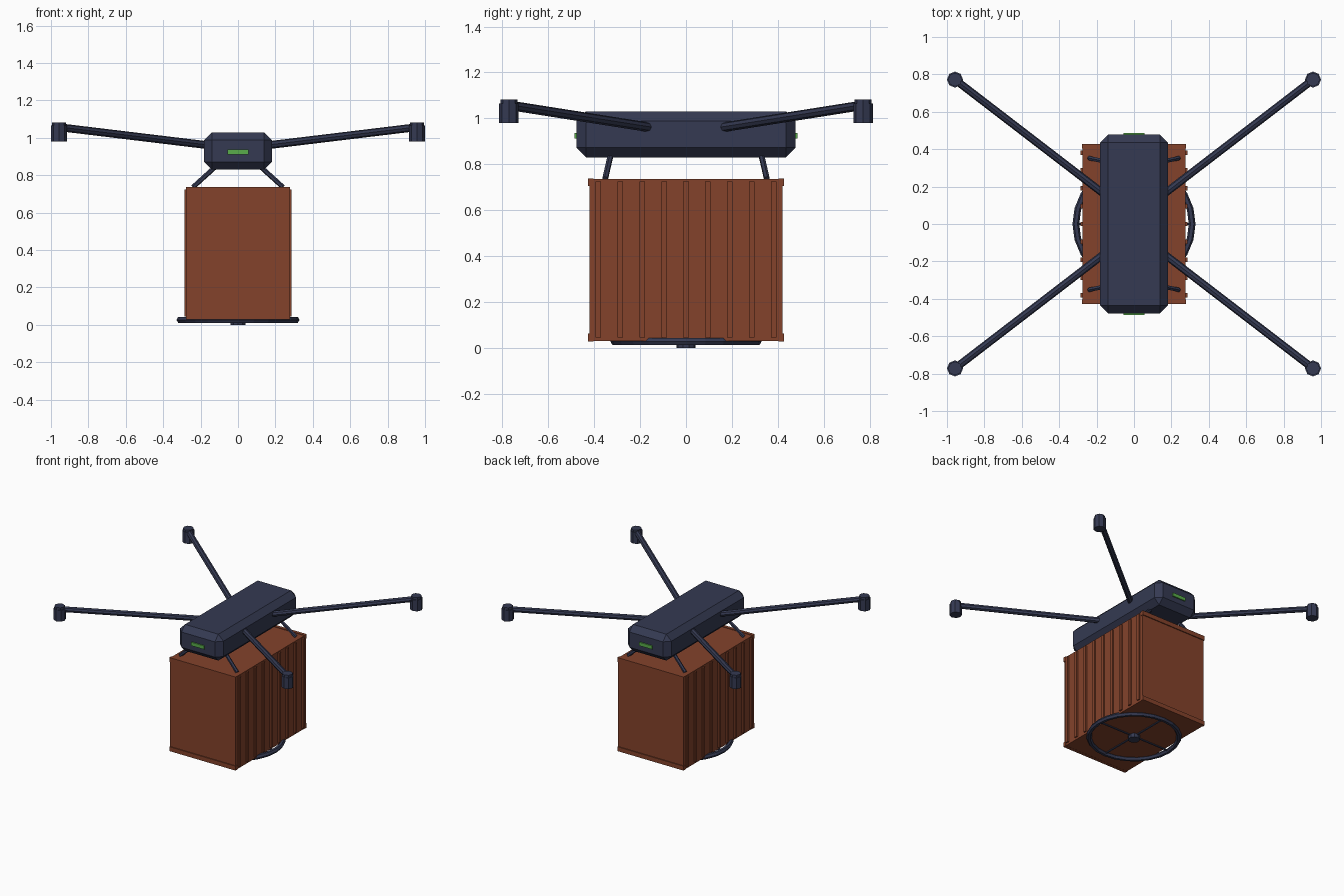
import bpy, math
from mathutils import Vector

if "Cube" in bpy.data.objects:
    bpy.data.objects.remove(bpy.data.objects["Cube"])


def material(name, rgb):
    m = bpy.data.materials.new(name)
    m.diffuse_color = (*rgb, 1)
    m.use_nodes = True
    m.node_tree.nodes["Principled BSDF"].inputs["Base Color"].default_value = m.diffuse_color
    return m


NAVY = material("navy", (0.035, 0.042, 0.085))
RUST = material("rust", (0.23, 0.055, 0.024))
GREEN = material("green", (0.10, 0.42, 0.07))


def finish(name, mat):
    ob = bpy.context.object
    ob.name = name
    ob.data.materials.append(mat)
    return ob


def box(name, center, size, mat, bevel=0):
    bpy.ops.mesh.primitive_cube_add(size=1, location=center)
    ob = finish(name, mat)
    ob.scale = size
    bpy.ops.object.transform_apply(location=False, rotation=False, scale=True)
    if bevel:
        mod = ob.modifiers.new("chamfer", "BEVEL")
        mod.width = bevel
        mod.segments = 1
        mod.offset_type = 'OFFSET'
    return ob


def rod(name, a, b, radius, mat, sides=8):
    a, b = Vector(a), Vector(b)
    d = b - a
    bpy.ops.mesh.primitive_cylinder_add(vertices=sides, radius=radius, depth=d.length,
                                        location=(a + b) / 2,
                                        rotation=d.to_track_quat('Z', 'Y').to_euler())
    return finish(name, mat)


# Chamfered drone body
box("body", (0, 0, 0.93), (0.364, 0.955, 0.20), NAVY, 0.042)

# Status lights, front and back
for s, n in ((-1, "front"), (1, "back")):
    box(n + "_light", (0, s * 0.476, 0.924), (0.11, 0.02, 0.026), GREEN)

# Arms, motors and hanger struts at the four corners
for sx in (-1, 1):
    for sy in (-1, 1):
        rod("arm", (sx * 0.13, sy * 0.137, 0.957), (sx * 0.957, sy * 0.772, 1.057), 0.021, NAVY)
        mx, my = sx * 0.957, sy * 0.772
        rod("motor", (mx, my, 0.98), (mx, my, 1.065), 0.043, NAVY)
        rod("motor_cap", (mx, my, 1.06), (mx, my, 1.082), 0.037, NAVY)
        rod("strut", (sx * 0.11, sy * 0.325, 0.855), (sx * 0.24, sy * 0.352, 0.737), 0.013, NAVY, 6)

# Cargo container
box("container", (0, 0, 0.382), (0.55, 0.84, 0.705), RUST)

# Vertical ribs on both long sides
for sx in (-1, 1):
    for i in range(9):
        box("rib", (sx * 0.276, (i - 4) * 0.0955, 0.385), (0.02, 0.024, 0.68), RUST)

# End rails along the top and bottom edges
for sy in (-1, 1):
    for z in (0.045, 0.722):
        box("end_rail", (0, sy * 0.415, z), (0.556, 0.024, 0.033), RUST)

# Wheel ring under the container with hub and spokes
bpy.ops.mesh.primitive_torus_add(major_radius=0.311, minor_radius=0.018, major_segments=24,
                                 minor_segments=6, location=(0, 0, 0.027))
finish("ring", NAVY)
rod("hub", (0, 0, 0), (0, 0, 0.04), 0.042, NAVY, 10)
rod("spoke_x", (-0.31, 0, 0.027), (0.31, 0, 0.027), 0.007, NAVY, 6)
rod("spoke_y", (0, -0.31, 0.027), (0, 0.31, 0.027), 0.007, NAVY, 6)
